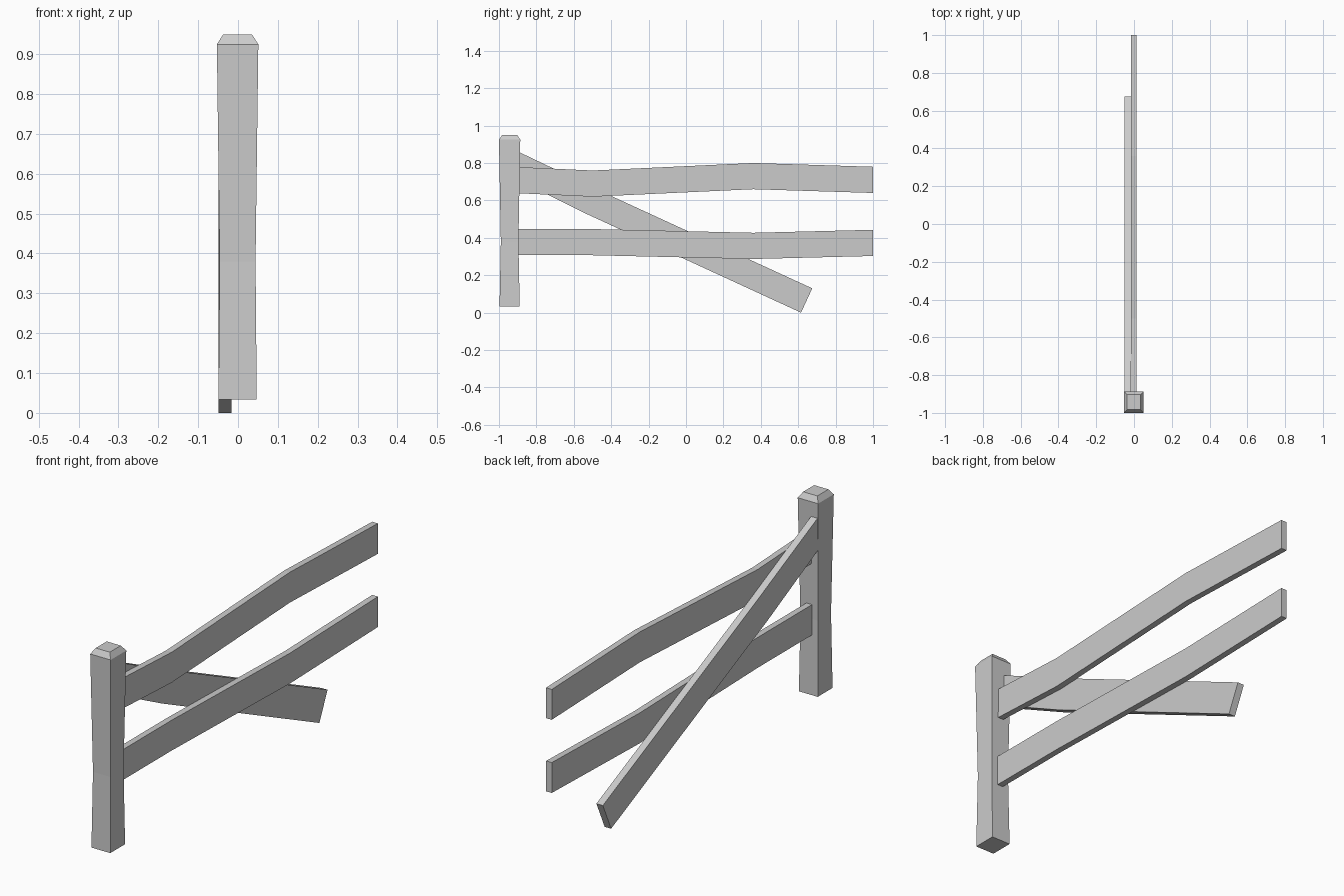
import bpy
import bmesh

cube = bpy.data.objects.get("Cube")
if cube:
    bpy.data.objects.remove(cube, do_unlink=True)

# Single wood colour
wood = bpy.data.materials.new("grey_wood")
wood.use_nodes = True
colour = (0.6, 0.6, 0.6, 1)
wood.diffuse_color = colour
wood.node_tree.nodes["Principled BSDF"].inputs["Base Color"].default_value = colour


def loft(name, rings):
    """Join four-cornered rings into a closed, flat-shaded solid."""
    bm = bmesh.new()
    loops = [[bm.verts.new(p) for p in ring] for ring in rings]
    for a, b in zip(loops, loops[1:]):
        for i in range(4):
            j = (i + 1) % 4
            bm.faces.new((a[i], a[j], b[j], b[i]))
    bm.faces.new(loops[0])
    bm.faces.new(loops[-1])
    bmesh.ops.recalc_face_normals(bm, faces=bm.faces)
    mesh = bpy.data.meshes.new(name)
    bm.to_mesh(mesh)
    bm.free()
    mesh.materials.append(wood)
    obj = bpy.data.objects.new(name, mesh)
    bpy.context.scene.collection.objects.link(obj)
    return obj


def plank(name, x0, x1, edges):
    """Bent board: edges lists (top y, top z, bottom y, bottom z)."""
    return loft(name, [[(x0, ty, tz), (x1, ty, tz), (x1, by, bz), (x0, by, bz)]
                       for ty, tz, by, bz in edges])


def rail(name, tops, height=0.14):
    return plank(name, -0.016, 0.013,
                 [(y, z, y, z - height) for y, z in tops])


# Post with a narrow waist and a chamfered cap: z, half x, half y
post_sections = [(0.033, 0.048, 0.054), (0.38, 0.045, 0.047),
                 (0.925, 0.052, 0.057), (0.95, 0.036, 0.04)]
cx, cy = -0.001, -0.943
loft("post", [[(cx + sx * hx, cy + sy * hy, z)
               for sx, sy in ((-1, -1), (1, -1), (1, 1), (-1, 1))]
              for z, hx, hy in post_sections])

# Two gently bent horizontal rails
rail("upper_rail", [(-0.93, 0.78), (-0.5, 0.76), (0.36, 0.8), (1, 0.78)])
rail("lower_rail", [(-0.93, 0.447), (-0.5, 0.447), (0.36, 0.427), (1, 0.443)])

# Fallen rail leaning from the post down to the ground
plank("fallen_rail", -0.049, -0.016,
      [(-0.91, 0.867, -0.94, 0.732), (-0.45, 0.647, -0.53, 0.527),
       (0.675, 0.13, 0.615, 0)])
